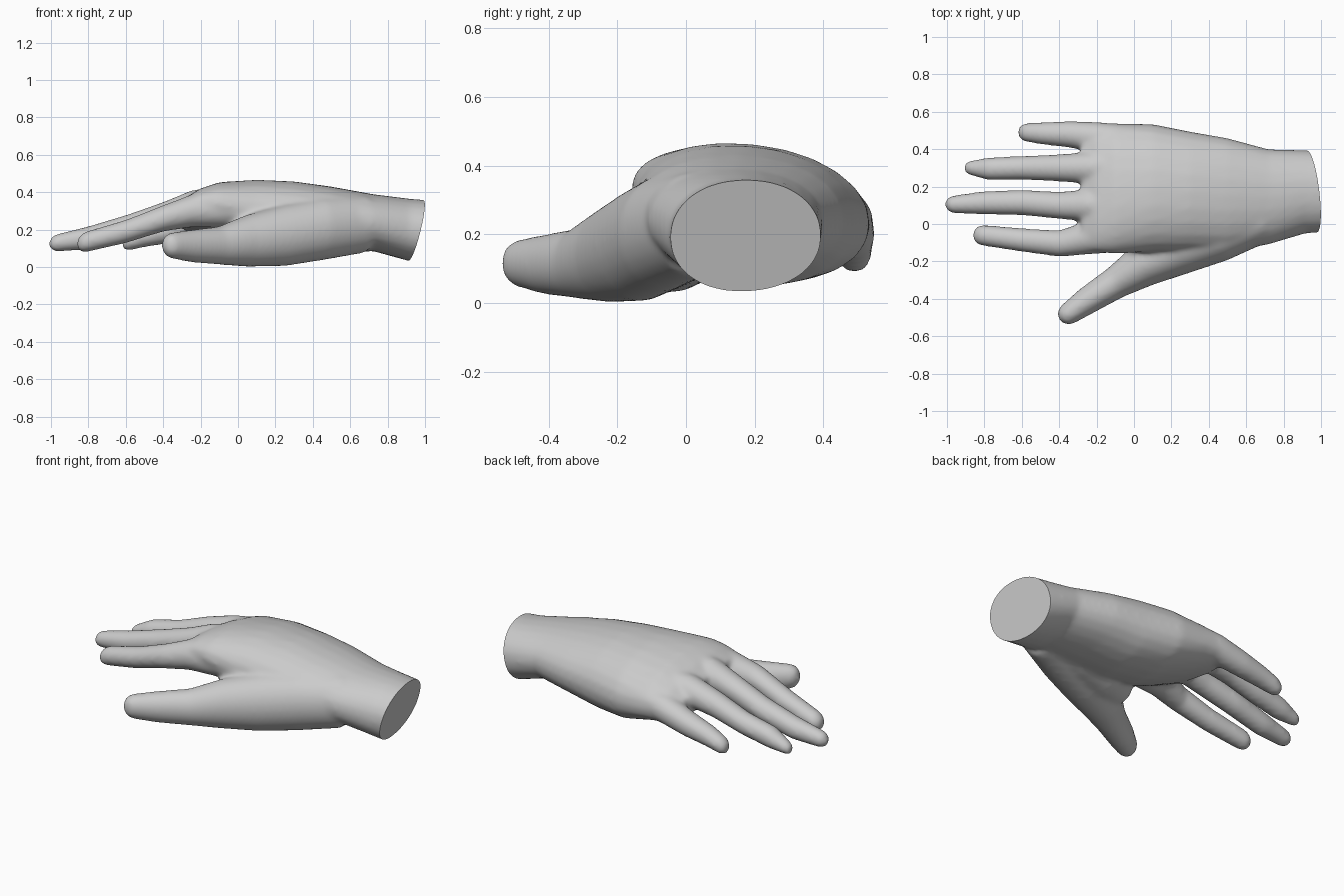
import bpy
import bmesh
from math import cos, sin, pi
from mathutils import Vector

default_cube = bpy.data.objects.get("Cube")
if default_cube:
    bpy.data.objects.remove(default_cube, do_unlink=True)

SIDES = 24


def add_ring(bm, center, side, half_width, half_height, power=1.0, tilt=0.0):
    """Upright rounded cross-section; tilt lowers the far side."""
    verts = []
    for i in range(SIDES):
        angle = 2 * pi * i / SIDES
        c, s = cos(angle), sin(angle)
        across = half_width * abs(c) ** power * (1 if c > 0 else -1)
        up = half_height * abs(s) ** power * (1 if s > 0 else -1)
        verts.append(bm.verts.new(center + side * across + Vector((0, 0, up + tilt * across))))
    return verts


def skin_rings(bm, rings):
    """Bridge consecutive rings and close both ends."""
    for a, b in zip(rings, rings[1:]):
        for i in range(SIDES):
            j = (i + 1) % SIDES
            bm.faces.new((a[i], a[j], b[j], b[i]))
    bm.faces.new(rings[0][::-1])
    bm.faces.new(rings[-1])


def add_digit(bm, path, height=1.0):
    """Tapered tube through (x, y, z, radius) points with a rounded tip."""
    points = [Vector(p[:3]) for p in path]
    radii = [p[3] for p in path]
    rings = []
    for i, point in enumerate(points):
        along = points[min(i + 1, len(points) - 1)] - points[max(i - 1, 0)]
        side = Vector((-along.y, along.x, 0)).normalized()
        rings.append(add_ring(bm, point, side, radii[i], radii[i] * height))
    forward = along.normalized()
    for step in (1, 2, 3):
        angle = step * pi / 7
        center = point + forward * radii[-1] * sin(angle)
        r = radii[-1] * cos(angle)
        rings.append(add_ring(bm, center, side, r, r * height))
    skin_rings(bm, rings)


bm = bmesh.new()

# Palm and wrist: x, y low, y high, z low, z high, tilt
palm = [
    (1.1, -.04, .385, .015, .35, 0),
    (.92, -.05, .395, .03, .365, 0),
    (.72, -.11, .40, .085, .39, 0),
    (.5, -.15, .46, .07, .43, -.03),
    (.3, -.15, .495, .05, .457, -.06),
    (.1, -.15, .535, .065, .463, -.1),
    (-.1, -.16, .54, .13, .445, -.14),
    (-.2, -.15, .54, .17, .405, -.17),
    (-.28, -.13, .51, .21, .35, -.18),
]
rings = []
for x, y0, y1, z0, z1, tilt in palm:
    center = Vector((x, (y0 + y1) / 2, (z0 + z1) / 2))
    rings.append(add_ring(bm, center, Vector((0, 1, 0)), (y1 - y0) / 2, (z1 - z0) / 2, .94, tilt))
skin_rings(bm, rings)

# Fingers
index = [(.05, -.04, .31, .1), (-.25, -.075, .3, .088), (-.4, -.105, .26, .071),
         (-.6, -.085, .19, .063), (-.81, -.06, .135, .056)]
middle = [(.05, .1, .345, .1), (-.25, .1, .325, .085), (-.4, .1, .275, .073),
          (-.6, .115, .21, .068), (-.8, .113, .155, .063), (-.965, .105, .13, .048)]
ring = [(.05, .3, .33, .1), (-.25, .3, .3, .084), (-.42, .3, .26, .072),
        (-.6, .3, .2, .064), (-.78, .295, .16, .061), (-.875, .3, .13, .039)]
little = [(.05, .43, .27, .09), (-.2, .465, .24, .081), (-.35, .48, .2, .071),
          (-.5, .485, .165, .059), (-.575, .49, .14, .051)]
for path in (index, middle, ring, little):
    add_digit(bm, path)

# Thumb, then the pad that joins it to the palm
thumb = [(.68, .03, .23, .13), (.45, -.06, .205, .143), (.25, -.13, .17, .14),
         (.05, -.22, .14, .118), (-.1, -.315, .115, .087), (-.25, -.41, .112, .074),
         (-.35, -.48, .115, .06)]
add_digit(bm, thumb, 1.18)
pad = [(.6, .05, .19, .1), (.4, .01, .18, .125), (.2, -.04, .165, .135), (.06, -.11, .17, .11)]
add_digit(bm, pad)

bmesh.ops.recalc_face_normals(bm, faces=bm.faces)
mesh = bpy.data.meshes.new("hand")
bm.to_mesh(mesh)
bm.free()
hand = bpy.data.objects.new("hand", mesh)
bpy.context.collection.objects.link(hand)

# Fuse the parts into one soft skin
remesh = hand.modifiers.new("fuse", 'REMESH')
remesh.mode = 'VOXEL'
remesh.voxel_size = .012
soften = hand.modifiers.new("soften", 'SMOOTH')
soften.factor = .5
soften.iterations = 16
bpy.context.view_layer.update()
evaluated = hand.evaluated_get(bpy.context.evaluated_depsgraph_get())
fused = bpy.data.meshes.new_from_object(evaluated)
hand.modifiers.clear()
hand.data = fused

# Slice the wrist with a slanted flat cut
bm = bmesh.new()
bm.from_mesh(fused)
cut = bmesh.ops.bisect_plane(bm, geom=bm.verts[:] + bm.edges[:] + bm.faces[:],
                             plane_co=(.992, 0, .28), plane_no=(1, .12, -.25), clear_outer=True)
rim = [e for e in cut["geom_cut"] if isinstance(e, bmesh.types.BMEdge)]
bmesh.ops.contextual_create(bm, geom=rim)
bmesh.ops.recalc_face_normals(bm, faces=bm.faces)
bm.to_mesh(fused)
bm.free()

# Plain grey skin
grey = bpy.data.materials.new("light_grey")
grey.use_nodes = True
color = (.6, .6, .6, 1)
grey.diffuse_color = color
grey.node_tree.nodes["Principled BSDF"].inputs["Base Color"].default_value = color
fused.materials.clear()
fused.materials.append(grey)

bpy.ops.object.select_all(action='DESELECT')
hand.select_set(True)
bpy.context.view_layer.objects.active = hand
bpy.ops.object.shade_smooth_by_angle(angle=pi / 5)
